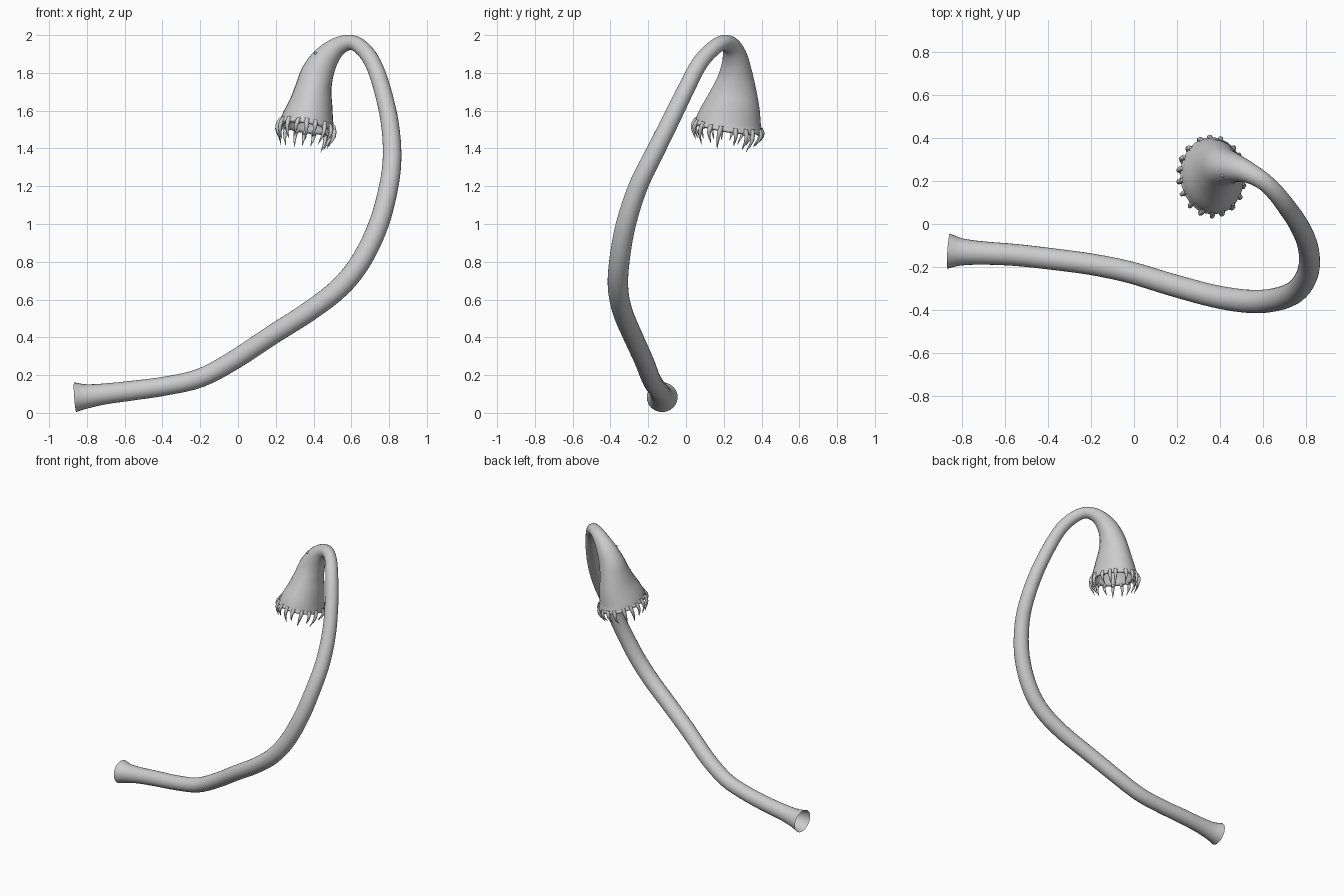
import bpy, bmesh, math, random
from mathutils import Vector

if "Cube" in bpy.data.objects:
    bpy.data.objects.remove(bpy.data.objects["Cube"])

random.seed(4)
SIDES = 24

# Centre line: x, y, z, half width across (y side), half width across (x side)
PATH = [
    (-.862, -.126, .083, .082, .079), (-.80, -.130, .088, .063, .064),
    (-.70, -.135, .101, .054, .055), (-.55, -.144, .119, .051, .052),
    (-.38, -.163, .143, .05, .05), (-.20, -.187, .185, .05, .05),
    (-.02, -.224, .28, .051, .051), (.18, -.284, .412, .052, .052),
    (.38, -.337, .54, .053, .053), (.54, -.36, .665, .054, .054),
    (.655, -.352, .81, .054, .054), (.745, -.318, 1.0, .053, .053),
    (.798, -.253, 1.2, .051, .051), (.816, -.175, 1.36, .049, .049),
    (.803, -.085, 1.54, .047, .047), (.762, .003, 1.72, .045, .045),
    (.715, .072, 1.85, .043, .043), (.66, .143, 1.928, .041, .041),
    (.60, .20, 1.961, .041, .04), (.53, .24, 1.94, .05, .05),
    (.467, .26, 1.88, .067, .069), (.422, .264, 1.80, .088, .086),
    (.40, .258, 1.72, .115, .096), (.385, .245, 1.63, .147, .117),
    (.37, .230, 1.555, .17, .138), (.365, .225, 1.525, .177, .146),
]


def spline(points, steps):
    """Smooth curve through all points, radii included."""
    pts = [Vector(p) for p in points]
    pts = [2 * pts[0] - pts[1]] + pts + [2 * pts[-1] - pts[-2]]
    out = []
    for a, b, c, d in zip(pts, pts[1:], pts[2:], pts[3:]):
        for i in range(steps):
            t = i / steps
            out.append(.5 * (2 * b + (c - a) * t + (2 * a - 5 * b + 4 * c - d) * t * t
                             + (3 * b - a - 3 * c + d) * t ** 3))
    return out + [pts[-2]]


def make_sections(points, steps):
    """Turn path samples into (centre, u axis, v axis, tangent)."""
    s = spline(points, steps)
    sections = []
    for i, p in enumerate(s):
        q, r = s[max(i - 1, 0)], s[min(i + 1, len(s) - 1)]
        t = Vector(r[:3]) - Vector(q[:3])
        t.normalize()
        u = Vector((0, 1, 0)) - t * t.y
        u.normalize()
        sections.append((Vector(p[:3]), u * p[3], t.cross(u) * p[4], t))
    return sections


def ring_points(sec, scale=1, shift=0, n=SIDES):
    c, u, v, t = sec
    return [c + t * shift + (u * math.cos(k * math.tau / n) + v * math.sin(k * math.tau / n)) * scale
            for k in range(n)]


def loft(bm, rings, cap=False):
    loops = [[bm.verts.new(p) for p in r] for r in rings]
    n = len(loops[0])
    for a, b in zip(loops, loops[1:]):
        for k in range(n):
            bm.faces.new((a[k], a[(k + 1) % n], b[(k + 1) % n], b[k]))
    if cap:
        bm.faces.new(loops[-1])


def finish(bm, name):
    bmesh.ops.recalc_face_normals(bm, faces=bm.faces)
    mesh = bpy.data.meshes.new(name)
    bm.to_mesh(mesh)
    bm.free()
    for f in mesh.polygons:
        f.use_smooth = True
    obj = bpy.data.objects.new(name, mesh)
    bpy.context.collection.objects.link(obj)
    return obj


# Stem and bell-shaped head in one skin, rolled over a lip into the mouth
secs = make_sections(PATH, 4)
rim = secs[-1]
rings = [ring_points(s) for s in secs]
rings += [ring_points(rim, 1.03, .006), ring_points(rim, 1.02, .016),
          ring_points(rim, .95, .02), ring_points(rim, .88, .01)]
lining = secs[-25:-1][::-1]
rings += [ring_points(s, .88) for s in lining]
bm = bmesh.new()
loft(bm, rings, cap=True)
finish(bm, "stem_and_head")

# Curved fangs around the mouth, each rising from a small gum knob
c, u, v, t = rim
COUNT = 18
teeth, gums = bmesh.new(), bmesh.new()
for i in range(COUNT):
    ang = (i + random.uniform(-.2, .2)) * math.tau / COUNT
    radial = u * math.cos(ang) + v * math.sin(ang)
    out = radial.normalized()
    side = t.cross(out).normalized()
    root = c + radial * .97
    length = random.uniform(.085, .125)
    lean = random.uniform(-.012, .012)
    fang = []
    for f, r in ((-.1, .011), (.15, .0125), (.4, .010), (.65, .0065), (.85, .0035), (1, .0006)):
        bow = .016 * math.sin(math.pi * min(f + .1, 1)) - .012 * f * f
        p = root + t * length * f + out * bow + side * lean * f
        fang.append([p + (out * math.cos(k * math.tau / 8) + side * math.sin(k * math.tau / 8)) * r
                     for k in range(8)])
    loft(teeth, fang, cap=True)
    knob = bmesh.ops.create_uvsphere(gums, u_segments=10, v_segments=6, radius=.016)
    bmesh.ops.translate(gums, verts=knob["verts"], vec=root + t * .012)
finish(teeth, "teeth")
finish(gums, "gum_knobs")

# Tiny nubs on the brow of the head
nubs = bmesh.new()
for p in ((.412, .225, 1.903), (.55, .203, 1.945)):
    nub = bmesh.ops.create_uvsphere(nubs, u_segments=8, v_segments=6, radius=.009)
    bmesh.ops.translate(nubs, verts=nub["verts"], vec=p)
finish(nubs, "brow_nubs")
